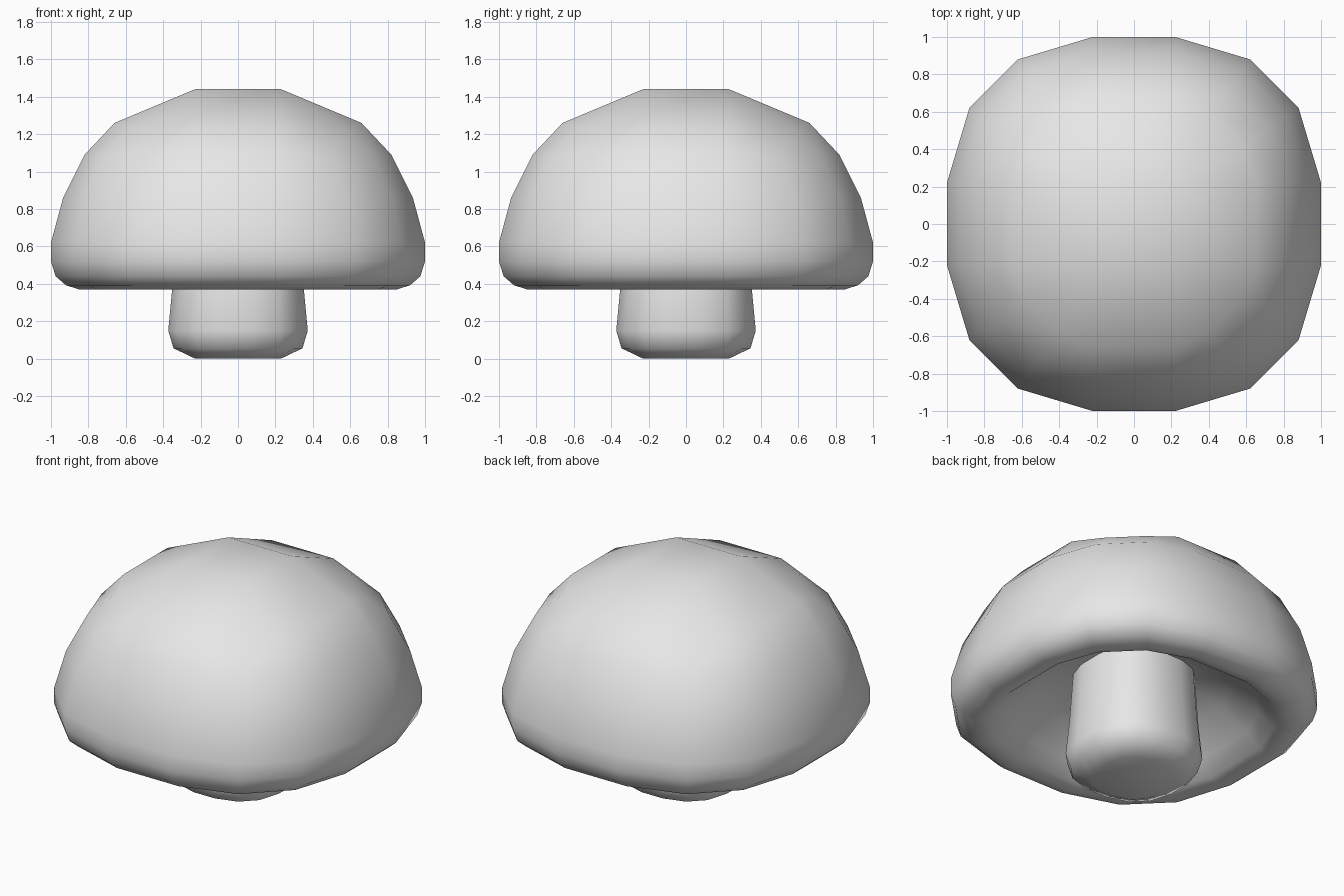
import bpy, bmesh

if "Cube" in bpy.data.objects:
    bpy.data.objects.remove(bpy.data.objects["Cube"])

grey = bpy.data.materials.new("light_grey")
grey.diffuse_color = (0.8, 0.8, 0.8, 1)
grey.use_nodes = True
grey.node_tree.nodes["Principled BSDF"].inputs["Base Color"].default_value = grey.diffuse_color


def outline(h, flat):
    """Rounded-square loop of 16 points with half width h."""
    quarter = [(h, -flat), (h, flat), (0.88 * h, 0.62 * h), (0.62 * h, 0.88 * h)]
    pts = []
    for _ in range(4):
        pts += quarter
        quarter = [(-y, x) for x, y in quarter]
    return pts


def ring(bm, h, z, flat, drop=0.0):
    return [bm.verts.new((x, y, z - (drop if i % 4 > 1 else 0)))
            for i, (x, y) in enumerate(outline(h, flat))]


def bridge(bm, a, b):
    n = len(a)
    for i in range(n):
        j = (i + 1) % n
        bm.faces.new((a[i], a[j], b[j], b[i]))


def finish(bm, name):
    bmesh.ops.recalc_face_normals(bm, faces=bm.faces[:])
    for f in bm.faces:
        f.smooth = True
    me = bpy.data.meshes.new(name)
    bm.to_mesh(me)
    bm.free()
    me.materials.append(grey)
    bpy.context.collection.objects.link(bpy.data.objects.new(name, me))


# Cap: hollow underside, rounded rim and dome (half width, height)
bm = bmesh.new()
profile = [(0.30, 0.70), (0.52, 0.60), (0.68, 0.47), (0.77, 0.39), (0.85, 0.37),
           (0.92, 0.392), (0.975, 0.44), (1.0, 0.52), (1.0, 0.62),
           (0.935, 0.86), (0.82, 1.09), (0.66, 1.26)]
rings = [ring(bm, h, z, 0.22 * min(1, h / 0.66), 0.03 if z > 1.2 else 0)
         for h, z in profile]
for a, b in zip(rings, rings[1:]):
    bridge(bm, a, b)
bm.faces.new(rings[0])
# Flat top square, side quads and corner faces
top = rings[-1]
c = 0.23
sq = [bm.verts.new((x, y, 1.44)) for x, y in ((c, -c), (c, c), (-c, c), (-c, -c))]
bm.faces.new(sq)
for k in range(4):
    s0, s1, i = sq[k], sq[(k + 1) % 4], 4 * k
    bm.faces.new((top[i], top[i + 1], s1, s0))
    bm.faces.new((top[i + 1], top[i + 2], s1))
    bm.faces.new((top[i + 2], top[i + 3], s1))
    bm.faces.new((top[i + 3], top[(i + 4) % 16], s1))
finish(bm, "mushroom_cap")

# Stem: slightly tapered with a rounded foot
bm = bmesh.new()
rings = [ring(bm, h, z, 0.22 * h) for h, z in
         [(0.23, 0.0), (0.345, 0.055), (0.373, 0.15), (0.352, 0.37), (0.33, 0.72)]]
for a, b in zip(rings, rings[1:]):
    bridge(bm, a, b)
bm.faces.new(rings[0])
finish(bm, "mushroom_stem")
